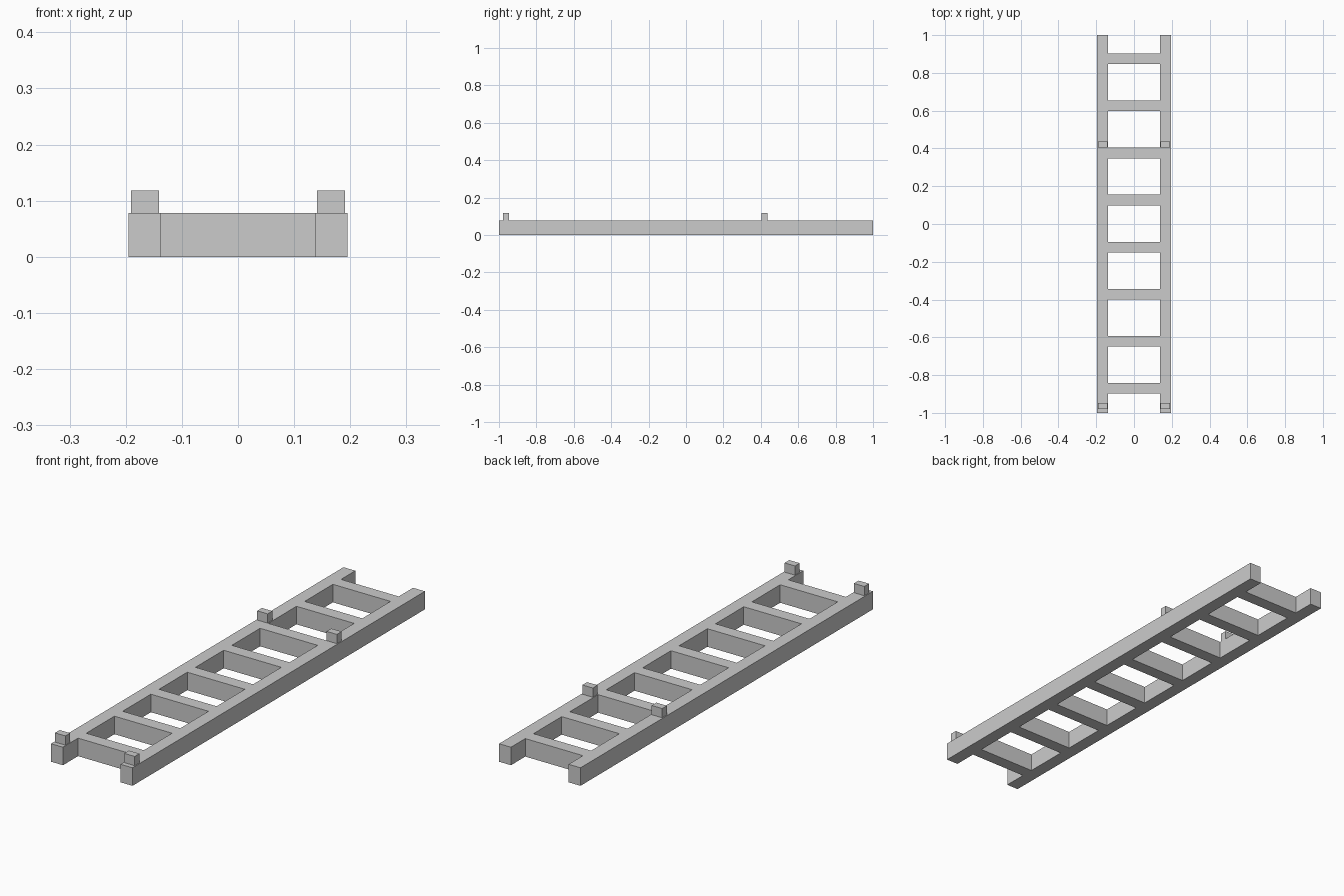
import bpy, bmesh
from mathutils import Vector

cube = bpy.data.objects.get("Cube")
if cube:
    bpy.data.objects.remove(cube, do_unlink=True)

# Single grey material
grey = bpy.data.materials.new("plain grey")
grey.use_nodes = True
colour = (0.6, 0.6, 0.6, 1)
grey.diffuse_color = colour
grey.node_tree.nodes["Principled BSDF"].inputs["Base Color"].default_value = colour

HEIGHT = 0.078
RAIL_IN, RAIL_OUT = 0.138, 0.195
RUNGS, RUNG_HALF, FIRST, STEP = 8, 0.028, -0.869, 0.249


def finish(bm, name):
    bmesh.ops.recalc_face_normals(bm, faces=bm.faces)
    mesh = bpy.data.meshes.new(name)
    bm.to_mesh(mesh)
    bm.free()
    mesh.materials.append(grey)
    obj = bpy.data.objects.new(name, mesh)
    bpy.context.collection.objects.link(obj)
    return obj


# Ladder frame: a flat plan of two rails and eight rungs, raised as one piece
xs = [-RAIL_OUT, -RAIL_IN, RAIL_IN, RAIL_OUT]
ys = [-1.0]
for i in range(RUNGS):
    centre = FIRST + i * STEP
    ys += [centre - RUNG_HALF, centre + RUNG_HALF]
ys.append(1.0)

bm = bmesh.new()
grid = [[bm.verts.new((x, y, 0)) for x in xs] for y in ys]
for j in range(len(ys) - 1):
    for i in range(3):
        if i != 1 or j % 2 == 1:  # the middle column is filled only at rungs
            bm.faces.new((grid[j][i], grid[j][i + 1],
                          grid[j + 1][i + 1], grid[j + 1][i]))
raised = bmesh.ops.extrude_face_region(bm, geom=bm.faces[:], use_keep_orig=True)
top = [v for v in raised["geom"] if isinstance(v, bmesh.types.BMVert)]
bmesh.ops.translate(bm, verts=top, vec=(0, 0, HEIGHT))
finish(bm, "ladder_frame")

# Small square pegs standing on the rails
PEG_SIZE = Vector((0.05, 0.032, 0.04))
for end, y in (("front", -0.963), ("rear", 0.42)):
    for side, sx in (("left", 1), ("right", -1)):
        bm = bmesh.new()
        bmesh.ops.create_cube(bm, size=1)
        bmesh.ops.scale(bm, vec=PEG_SIZE, verts=bm.verts)
        peg = finish(bm, f"{end}_{side}_peg")
        peg.location = (sx * 0.166, y, HEIGHT + PEG_SIZE.z / 2)
